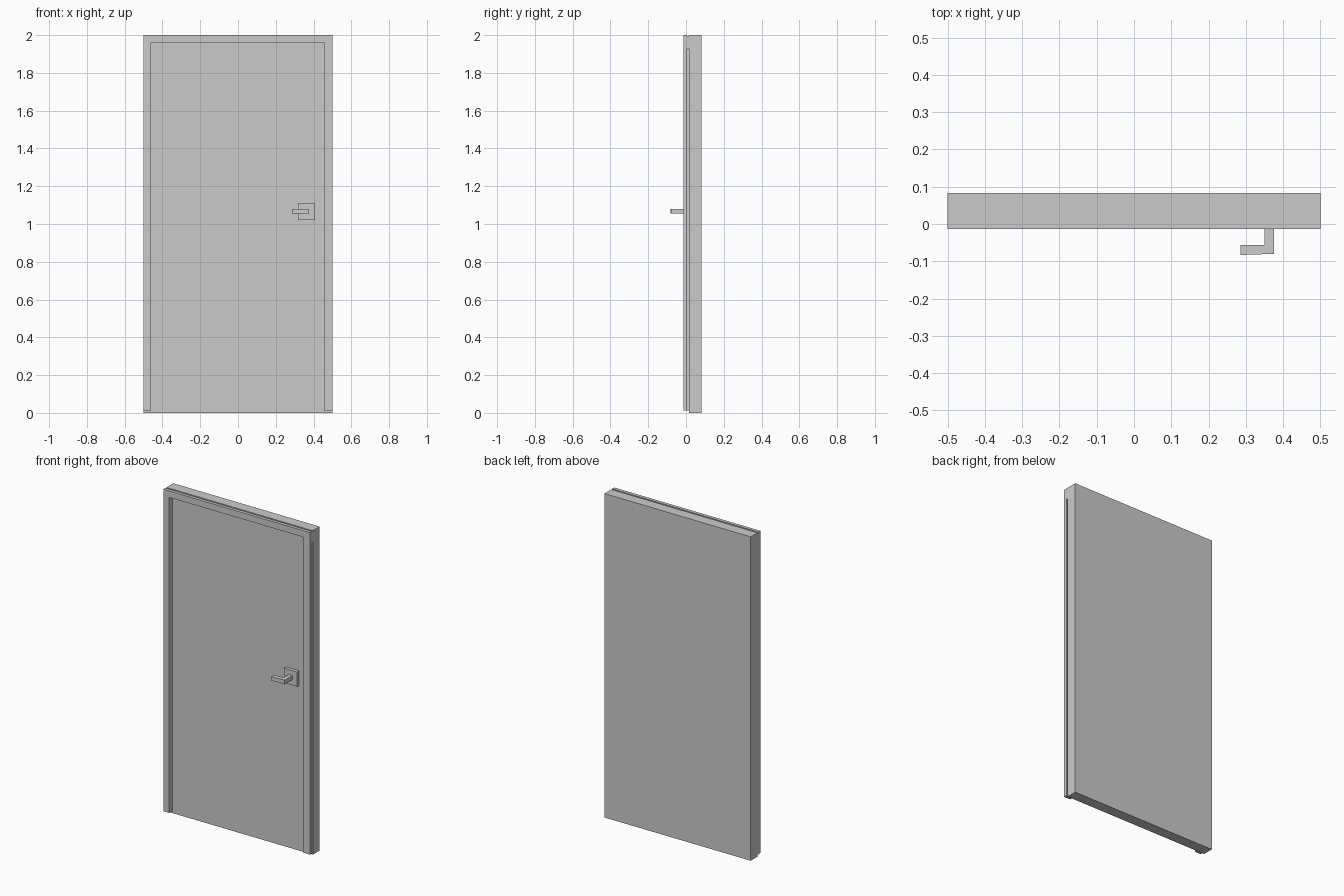
import bpy, bmesh

if "Cube" in bpy.data.objects:
    bpy.data.objects.remove(bpy.data.objects["Cube"])


def add_object(name, bm):
    bmesh.ops.recalc_face_normals(bm, faces=bm.faces)
    mesh = bpy.data.meshes.new(name)
    bm.to_mesh(mesh)
    bm.free()
    obj = bpy.data.objects.new(name, mesh)
    bpy.context.collection.objects.link(obj)
    return obj


def box(name, x, y, z):
    bm = bmesh.new()
    bmesh.ops.create_cube(bm, size=1)
    for v in bm.verts:
        for i, (lo, hi) in enumerate((x, y, z)):
            v.co[i] = lo if v.co[i] < 0 else hi
    return add_object(name, bm)


def prism(name, outline, y0, y1):
    """Extrude an x-z outline along y."""
    bm = bmesh.new()
    face = bm.faces.new([bm.verts.new((x, y0, z)) for x, z in outline])
    ext = bmesh.ops.extrude_face_region(bm, geom=[face])
    for g in ext["geom"]:
        if isinstance(g, bmesh.types.BMVert):
            g.co.y = y1
    return add_object(name, bm)


def arch(out_l, out_r, top, in_l, in_r, in_top, base):
    return [(out_l, base), (out_l, top), (out_r, top), (out_r, base),
            (in_r, base), (in_r, in_top), (in_l, in_top), (in_l, base)]


# Door slab
box("door_panel", (-0.5, 0.5), (0.016, 0.083), (0, 2))

# Raised casing around the door, with a recessed seal behind it
prism("door_casing", arch(-0.5, 0.5, 2, -0.46, 0.455, 1.96, 0.012), -0.014, 0.006)
prism("casing_seal", arch(-0.5, 0.492, 1.996, -0.46, 0.455, 1.96, 0.012), 0.006, 0.016)
box("seal_corner", (0.455, 0.5), (0.006, 0.016), (1.93, 1.996))

# Handle plate and L-shaped lever
box("handle_plate", (0.317, 0.407), (-0.004, 0.016), (1.02, 1.11))
bm = bmesh.new()
lever = [(0.35, -0.004), (0.35, -0.056), (0.285, -0.056),
         (0.285, -0.083), (0.375, -0.080), (0.375, -0.004)]
face = bm.faces.new([bm.verts.new((x, y, 1.055)) for x, y in lever])
ext = bmesh.ops.extrude_face_region(bm, geom=[face])
bmesh.ops.translate(bm, vec=(0, 0, 0.025),
                    verts=[g for g in ext["geom"] if isinstance(g, bmesh.types.BMVert)])
add_object("handle_lever", bm)
